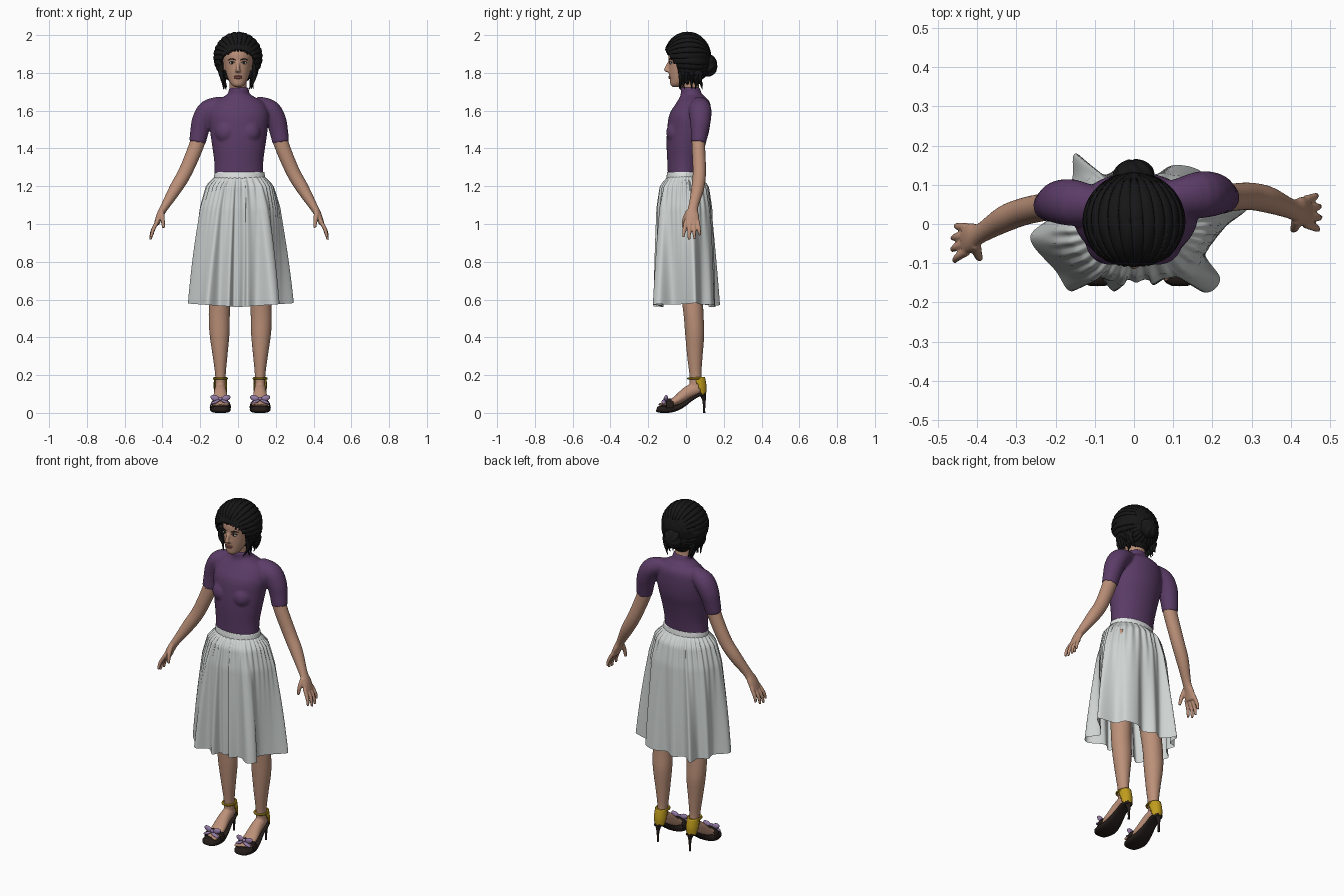
import bpy, bmesh, math, random
from mathutils import Vector, Matrix

if "Cube" in bpy.data.objects:
    bpy.data.objects.remove(bpy.data.objects["Cube"])

random.seed(4)


def material(name, rgb):
    m = bpy.data.materials.new(name)
    m.diffuse_color = (*rgb, 1)
    m.use_nodes = True
    m.node_tree.nodes["Principled BSDF"].inputs["Base Color"].default_value = m.diffuse_color
    return m


SKIN = material("skin", (0.50, 0.28, 0.19))
HAIR = material("black_hair", (0.008, 0.008, 0.008))
SHIRT = material("purple_knit", (0.105, 0.045, 0.135))
SKIRT = material("pale_grey_cloth", (0.62, 0.66, 0.65))
BAND = material("white_waistband", (0.76, 0.78, 0.78))
GOLD = material("gold_leather", (0.52, 0.33, 0.012))
SOLE = material("dark_brown_sole", (0.018, 0.012, 0.010))
BOW = material("lilac_bow", (0.30, 0.20, 0.38))
LIPS = material("lips", (0.33, 0.11, 0.09))
WHITE = material("eye_white", (0.7, 0.7, 0.68))


def spline(pts, k, closed=False):
    """Catmull-Rom through number tuples, k steps per span."""
    n, out = len(pts), []
    get = (lambda i: pts[i % n]) if closed else (lambda i: pts[max(0, min(n - 1, i))])
    for i in range(n if closed else n - 1):
        for j in range(k):
            t = j / k
            out.append(tuple(0.5 * (2 * b + (c - a) * t + (2 * a - 5 * b + 4 * c - d) * t * t
                       + (3 * b - a - 3 * c + d) * t ** 3)
                       for a, b, c, d in zip(get(i - 1), get(i), get(i + 1), get(i + 2))))
    return out if closed else out + [pts[-1]]


def skin_rings(bm, rings, cap=True):
    vs = [[bm.verts.new(p) for p in r] for r in rings]
    n = len(vs[0])
    for a, b in zip(vs, vs[1:]):
        for i in range(n):
            bm.faces.new((a[i], a[(i + 1) % n], b[(i + 1) % n], b[i]))
    if cap:
        bm.faces.new(vs[0])
        bm.faces.new(vs[-1])


def tube(bm, secs, n=20, flat=False, ref=(1, 0, 0), p=1.0, k=4, cap=True):
    """Loft of ellipses; each section is x, y, z, radius a, radius b."""
    secs, rings = spline(secs, k), []
    for i, (x, y, z, a, b) in enumerate(secs):
        u, v = Vector((1, 0, 0)), Vector((0, 1, 0))
        if not flat:
            t = Vector(secs[min(i + 1, len(secs) - 1)][:3]) - Vector(secs[max(i - 1, 0)][:3])
            t.normalize()
            u = Vector(ref)
            u = (u - t * u.dot(t)).normalized()
            v = t.cross(u)
        ring = []
        for q in range(n):
            c, s = math.cos(math.tau * q / n), math.sin(math.tau * q / n)
            ring.append(Vector((x, y, z)) + u * a * math.copysign(abs(c) ** p, c)
                        + v * b * math.copysign(abs(s) ** p, s))
        rings.append(ring)
    skin_rings(bm, rings, cap)


def ball(bm, c, r, seg=20, rot=None):
    m = Matrix.Translation(c) @ (rot or Matrix()) @ Matrix.Diagonal((*r, 1))
    return bmesh.ops.create_uvsphere(bm, u_segments=seg, v_segments=seg // 2, radius=1, matrix=m)["verts"]


def finish(name, bm, mat, voxel=0, smooth=3, thick=0):
    bmesh.ops.recalc_face_normals(bm, faces=bm.faces)
    for f in bm.faces:
        f.smooth = True
    me = bpy.data.meshes.new(name)
    bm.to_mesh(me)
    bm.free()
    me.materials.append(mat)
    ob = bpy.data.objects.new(name, me)
    bpy.context.collection.objects.link(ob)
    if voxel:  # melt overlapping pieces into one skin
        m = ob.modifiers.new("melt", "REMESH")
        m.mode, m.voxel_size, m.use_smooth_shade = "VOXEL", voxel, True
        m = ob.modifiers.new("soften", "SMOOTH")
        m.iterations = smooth
    if thick:
        m = ob.modifiers.new("thickness", "SOLIDIFY")
        m.thickness = thick
    return ob


# head with nose, ears and neck
bm = bmesh.new()
tube(bm, [(0, y, z, a, b) for z, y, a, b in (
    (1.724, -.052, .016, .016), (1.737, -.048, .034, .034), (1.765, -.03, .051, .056), (1.80, -.012, .063, .078),
    (1.85, 0, .073, .091), (1.90, .005, .078, .097), (1.95, .008, .066, .08), (1.985, .008, .03, .04))], 32, True)
tube(bm, [(0, -.087, 1.86, .008, .008), (0, -.102, 1.826, .010, .012), (0, -.102, 1.81, .016, .012),
          (0, -.085, 1.802, .012, .01)], 12, True)
tube(bm, [(0, .04, 1.62, .06, .055), (0, .026, 1.70, .047, .046), (0, .012, 1.80, .048, .05)], 24, True)
for s in (-1, 1):
    ball(bm, (s * .076, .01, 1.84), (.01, .018, .03))
finish("head", bm, SKIN, .005, 3)

# eyes, brows and lips
bm, bp, bb = bmesh.new(), bmesh.new(), bmesh.new()
for s in (-1, 1):
    ball(bm, (s * .032, -.080, 1.852), (.014, .007, .0065))
    ball(bp, (s * .031, -.084, 1.852), (.006, .005, .006))
    tube(bb, [(s * .014, -.090, 1.868, .002, .003), (s * .034, -.084, 1.874, .003, .004),
              (s * .052, -.070, 1.868, .002, .002)], 8, ref=(0, 0, 1))
    tube(bb, [(s * .017, -.087, 1.856, .002, .003), (s * .032, -.085, 1.860, .002, .003),
              (s * .047, -.074, 1.855, .002, .002)], 8, ref=(0, 0, 1))
finish("eyes", bm, WHITE)
finish("irises", bp, SOLE)
finish("brows_and_lashes", bb, HAIR)
bm = bmesh.new()
for z, r in ((1.781, .005), (1.774, .006)):
    ball(bm, (0, -.086, z), (.022, .008, r))
finish("lips", bm, LIPS)

# hair cap: ridged shell with a face opening
bm = bmesh.new()
C = Vector((0, .008, 1.885))
for v in ball(bm, C, (.111, .105, .113), 120):
    d = v.co - C
    v.co = C + d * (1 + .022 * math.sin(26 * math.atan2(d.x, d.z) + 14 * d.y))
    if d.y > 0 and d.z < 0:
        v.co.z -= .25 * d.y
gone = [f for f in bm.faces if (lambda c: c.z < 1.913 - (c.y + .09) * 1.5 or c.z < 1.775)(f.calc_center_median())]
bmesh.ops.delete(bm, geom=gone, context="FACES")
finish("hair_cap", bm, HAIR, thick=-.018)

# bun and loose strands
bm = bmesh.new()
C = Vector((0, .122, 1.838))
for v in ball(bm, C, (.052, .042, .056), 60):
    d = v.co - C
    v.co = C + d * (1 + .06 * math.sin(7 * math.atan2(d.x, d.z) + 90 * d.y))
ball(bm, (0, .04, 1.80), (.062, .05, .07))
for s in (-1, 1):
    for y, top in ((-.035, 1.86), (-.02, 1.84), (0, 1.82), (.025, 1.81), (.045, 1.80), (.06, 1.80)):
        for _ in range(2):
            j = lambda k: random.uniform(-k, k)
            tube(bm, [(s * .088, y, top, .012, .014), (s * .09 + j(.006), y + .008 + j(.01), 1.80, .011, .012),
                      (s * .078 + j(.008), y + .01 + j(.012), 1.765, .008, .009),
                      (s * .07 + j(.012), y + .015 + j(.015), 1.725 + j(.015), .002, .002)], 8)
finish("bun_and_strands", bm, HAIR)

# shirt: torso, bust and sleeves
bm = bmesh.new()
tube(bm, [(.004, y, z, a, b) for z, y, a, b in (
    (1.255, -.012, .130, .084), (1.33, -.008, .130, .091), (1.42, 0, .142, .103), (1.50, .012, .153, .112),
    (1.58, .022, .158, .110), (1.64, .038, .135, .090), (1.672, .035, .085, .068), (1.69, .028, .058, .056),
    (1.722, .022, .052, .051))], 40, True)
for s in (-1, 1):
    ball(bm, (s * .062, -.045, 1.485), (.062, .06, .065))
    tube(bm, [(.006 + s * x, y + s * .01, z, a, b) for x, y, z, a, b in (
        (.09, .05, 1.625, .045, .055), (.16, .064, 1.605, .055, .060), (.195, .066, 1.55, .054, .056),
        (.210, .062, 1.49, .049, .047), (.221, .056, 1.43, .044, .040))], 24)
finish("shirt", bm, SHIRT, .007, 4)

# arms with hands
for s, side in ((-1, "left_of_view"), (1, "right_of_view")):
    bm = bmesh.new()
    P = lambda x, y, z, a, b: (.006 + s * x, y + s * (.01 + .03 * max(0, 1.43 - z) / .5), z, a, b)
    tube(bm, [P(*q) for q in ((.19, .063, 1.55, .042, .042), (.221, .056, 1.43, .040, .036),
         (.283, .052, 1.28, .037, .035), (.335, .038, 1.19, .034, .034), (.395, .008, 1.09, .022, .026),
         (.420, .000, 1.045, .018, .036), (.437, -.004, 1.0, .014, .040))], 24)
    for i, ln in enumerate((.075, .088, .085, .065)):  # fingers
        o = (i - 1.5) * .021
        tube(bm, [P(.432, o - .004, 1.015, .011, .011), P(.434 + ln * .30, o * 1.25 - .008, 1.005 - ln * .5, .010, .010),
                  P(.434 + ln * .40, o * 1.4 - .010, 1.005 - ln, .007, .007)], 10)
    tube(bm, [P(.410, -.02, 1.065, .014, .014), P(.405, -.042, 1.025, .012, .012),
              P(.400, -.052, .98, .008, .008)], 10)
    finish("arm_" + side, bm, SKIN, .0045, 3)

# skirt: gathered waist opening into deep folds at the hem
HEM = [(.295, .05), (.20, .08), (.17, .135), (.10, .15), (.04, .12), (-.02, .155), (-.08, .125), (-.15, .18),
       (-.16, .11), (-.21, .09), (-.20, .03), (-.265, -.035), (-.20, -.12), (-.16, -.172), (-.10, -.13),
       (-.05, -.172), (-.025, -.125), (0, -.135), (.03, -.12), (.05, -.155), (.10, -.125), (.18, -.175),
       (.22, -.14), (.18, -.07), (.23, -.01)]
hem = spline(HEM, 13, True)
KEYS = ((0, .128, .084), (.08, .168, .124), (.25, .193, .142), (1, .225, .155))
rows = 40
rings = []
for j in range(rows + 1):
    t = (j / rows) ** 1.3
    for (t0, a0, b0), (t1, a1, b1) in zip(KEYS, KEYS[1:]):
        if t0 <= t <= t1:
            f = (t - t0) / (t1 - t0)
            rx, ry = a0 + (a1 - a0) * f, b0 + (b1 - b0) * f
            break
    ring = []
    for hx, hy in hem:
        th = math.atan2(hy / .15, hx / .25)
        g = 1 + .045 * min(1, t / .05) * (1 - t) ** 3 * math.sin(32 * th + 2 * math.sin(3 * th))
        ex, ey = .01 + rx * g * math.cos(th), -.01 + ry * g * math.sin(th)
        ring.append((ex + (hx - ex) * t, ey + (hy - ey) * t, 1.255 - t * (.695 - .02 * abs(hx) / .28)))
    rings.append(ring)
bm = bmesh.new()
skin_rings(bm, rings, False)
finish("skirt", bm, SKIRT)
bm = bmesh.new()
tube(bm, [(.008, -.011, z, a, a - .043) for z, a in ((1.24, .135), (1.258, .134), (1.275, .132))], 48, True)
finish("waistband", bm, BAND)

# legs and high-heeled sandals
for s, side in ((-1, "left_of_view"), (1, "right_of_view")):
    X = .012 + s * .105
    bm = bmesh.new()
    tube(bm, [(X + s * o, y, z, a, b) for o, y, z, a, b in (
        (-.015, .01, 1.18, .075, .085), (-.01, .015, .95, .080, .085), (0, .03, .65, .058, .060),
        (.006, .040, .52, .056, .053), (.005, .046, .42, .053, .051), (.002, .047, .30, .039, .041),
        (0, .05, .20, .028, .032), (0, .055, .13, .028, .036))], 28, True)
    tube(bm, [(X, .09, .125, .022, .02), (X, .06, .128, .029, .034), (X, .01, .108, .034, .034),
              (X, -.05, .066, .042, .024), (X, -.10, .046, .044, .015)], 20)
    for i in range(5):  # toes
        o = (i - 2) * .018
        y = -.138 + .010 * (i if s > 0 else 4 - i) * .8
        ball(bm, (X + o, y + .015, .045), (.010, .026, .010), 12)
    finish("leg_" + side, bm, SKIN, .005, 3)

    bm = bmesh.new()  # sole and stiletto
    tube(bm, [(X, y, z, a, b) for y, z, a, b in (
        (-.155, .022, .024, .012), (-.14, .019, .043, .018), (-.085, .019, .055, .018), (-.03, .034, .046, .014),
        (.03, .074, .034, .010), (.07, .096, .032, .009), (.105, .099, .020, .009))], 24, p=.7)
    tube(bm, [(X, .088, .10, .022, .019), (X, .095, .07, .010, .010), (X, .096, .03, .006, .006),
              (X, .096, 0, .006, .006)], 12, True)
    finish("sole_" + side, bm, SOLE)

    bm = bmesh.new()  # heel cup
    tube(bm, [(X, .07, .098, .033, .036), (X, .066, .14, .036, .043), (X, .058, .19, .034, .042)], 32, True, cap=False)
    gone = [f for f in bm.faces if (lambda c: c.y < .125 - c.z * .42)(f.calc_center_median())]
    bmesh.ops.delete(bm, geom=gone, context="FACES")
    finish("heel_cup_" + side, bm, GOLD, thick=.004)
    bpy.ops.mesh.primitive_torus_add(location=(X, .05, .182), major_radius=.034, minor_radius=.006,
                                     major_segments=32, minor_segments=10)
    strap = bpy.context.object
    strap.name = "ankle_strap_" + side
    strap.scale.y = 1.1
    strap.data.materials.append(GOLD)
    bpy.ops.object.shade_smooth_by_angle()

    bm = bmesh.new()  # toe strap and bow
    tube(bm, [(X + x, -.085, z, .020, .004) for x, z in
              ((-.053, .025), (-.042, .058), (0, .072), (.042, .058), (.053, .025))], 12, ref=(0, 1, 0))
    finish("toe_strap_" + side, bm, SOLE)
    bm = bmesh.new()
    ball(bm, (X, -.108, .074), (.011, .011, .011), 12)
    for q in (-1, 1):
        ball(bm, (X + q * .028, -.105, .078), (.026, .010, .016), 16, Matrix.Rotation(-q * .35, 4, "Y"))
        ball(bm, (X + q * .026, -.118, .058), (.026, .012, .008), 16, Matrix.Rotation(q * .4, 4, "Y"))
    finish("bow_" + side, bm, BOW)
